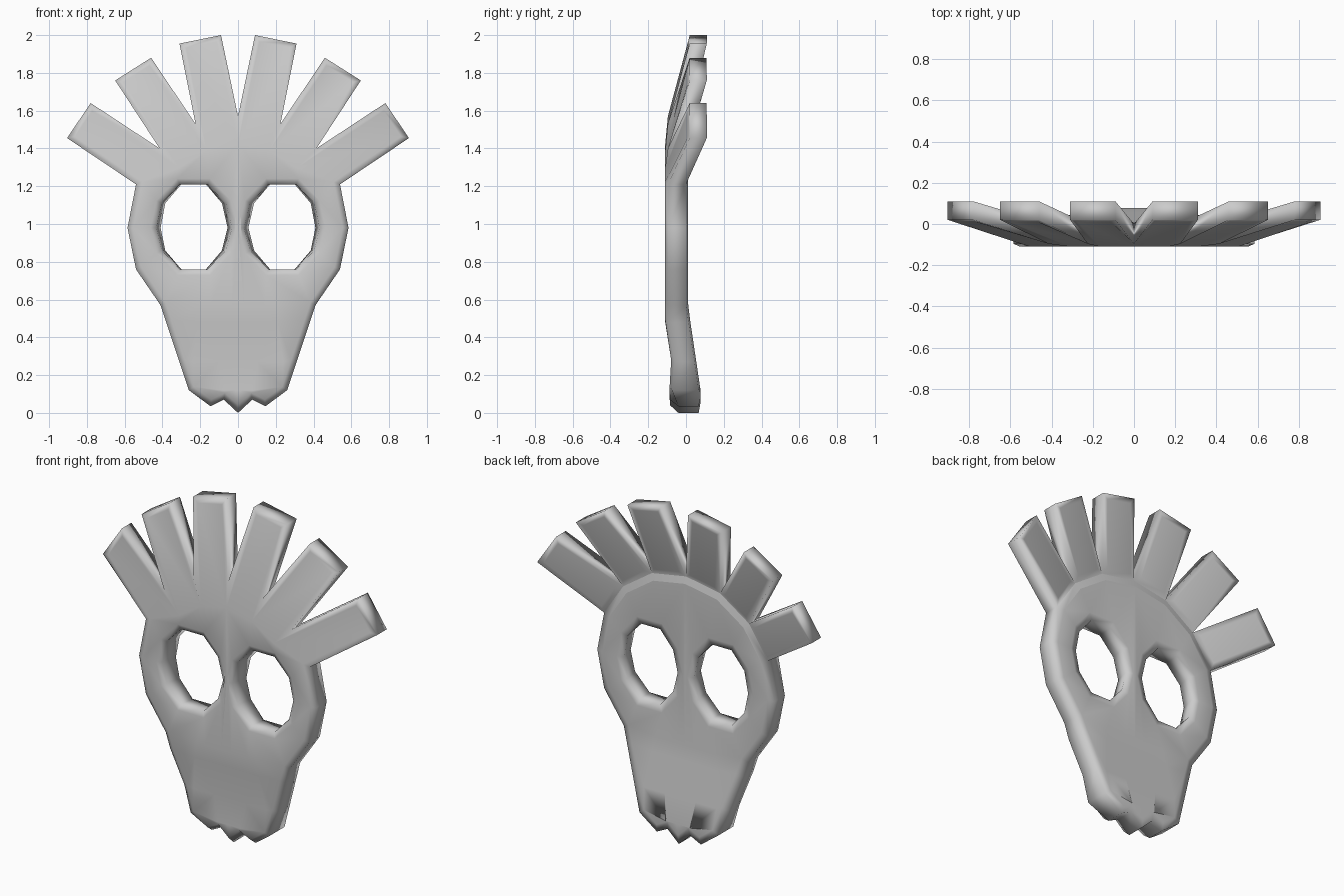
import bpy
import bmesh
from mathutils import Vector

cube = bpy.data.objects.get("Cube")
if cube:
    bpy.data.objects.remove(cube, do_unlink=True)

# Half outline of the skull: top notches, cheek, jaw, teeth
NOTCHES = [(0, 1.57), (0.225, 1.53), (0.415, 1.40), (0.54, 1.21)]
TIPS = [((0.09, 2.0), (0.31, 1.955)), ((0.46, 1.88), (0.65, 1.76)), ((0.78, 1.64), (0.905, 1.455))]
FACE = [(0.585, 0.98), (0.54, 0.76), (0.41, 0.57), (0.26, 0.12), (0.145, 0.035), (0.075, 0.07), (0, 0.0)]
EYE = [(0.17, 1.21), (0.30, 1.21), (0.385, 1.11), (0.41, 0.98), (0.385, 0.86),
       (0.30, 0.76), (0.17, 0.76), (0.085, 0.86), (0.055, 0.98), (0.085, 1.11)]
EYE_X = 0.24

# Depth of each side by height: (z, y)
FRONT = [(0.06, -0.085), (0.12, -0.088), (0.27, -0.077), (0.48, -0.11)]
BACK = [(0.12, 0.077), (0.57, 0.01)]


def interp(knots, z):
    if z <= knots[0][0]:
        return knots[0][1]
    for (a, ya), (b, yb) in zip(knots, knots[1:]):
        if z <= b:
            return ya + (yb - ya) * (z - a) / (b - a)
    return knots[-1][1]


def feather_progress(x, z):
    """How far along a feather a point lies, 0 on the skull and 1 at the tip."""
    p = Vector((abs(x), z))
    for a, b, (ta, tb) in zip(NOTCHES, NOTCHES[1:], TIPS):
        base = (Vector(a) + Vector(b)) / 2
        axis = (Vector(ta) + Vector(tb)) / 2 - base
        off = p - base
        t = off.dot(axis) / axis.length_squared
        side = abs(off.x * axis.y - off.y * axis.x) / axis.length
        if t > 0.03 and side < 0.16:
            return min(t, 1)
    return 0


def add_loop(bm, points):
    verts = [bm.verts.new((x, 0, z)) for x, z in points]
    edges = [bm.edges.new((v, verts[i - 1])) for i, v in enumerate(verts)]
    return verts, edges


bm = bmesh.new()

# Flat half skull with an eye hole, cut where the jaw bends
outer, edges = add_loop(bm, NOTCHES + FACE)
edges += add_loop(bm, EYE)[1]
bmesh.ops.triangle_fill(bm, use_beauty=True, edges=edges, normal=(0, -1, 0))
for z in (0.57, 0.48, 0.27, 0.12):
    bmesh.ops.bisect_plane(bm, geom=bm.verts[:] + bm.edges[:] + bm.faces[:], dist=0.0001,
                           plane_co=(0, 0, z), plane_no=(0, 0, 1))

# Feathers fanned from the top of the skull
for i, tip in enumerate(TIPS):
    a, b = [bm.verts.new((x, 0, z)) for x, z in tip]
    face = bm.faces.new((outer[i], a, b, outer[i + 1]))
    face.material_index = 1

# Mirror the half
copy = bmesh.ops.duplicate(bm, geom=bm.verts[:] + bm.edges[:] + bm.faces[:])["geom"]
for v in copy:
    if isinstance(v, bmesh.types.BMVert):
        v.co.x = -v.co.x
bmesh.ops.remove_doubles(bm, verts=bm.verts, dist=0.0005)

# Second sheet behind, joined by walls
front = bm.faces[:]
rim = [e for e in bm.edges if len(e.link_faces) == 1]
behind = {v: bm.verts.new(v.co + Vector((0, 1, 0))) for v in bm.verts[:]}
back = []
for f in front:
    g = bm.faces.new([behind[v] for v in reversed(f.verts)])
    g.material_index = f.material_index
    back.append(g)
for e in rim:
    a, b = e.verts
    bm.faces.new((a, b, behind[b], behind[a]))
bmesh.ops.recalc_face_normals(bm, faces=bm.faces)

# Eye holes open wider towards the front
for v in {v for e in rim for v in e.verts}:
    if 0.04 < abs(v.co.x) < 0.42 and 0.75 < v.co.z < 1.22:
        side = 1 if v.co.x > 0 else -1
        v.co.x = side * (EYE_X + (abs(v.co.x) - EYE_X) * 1.13)

# Crease where the feathers leave the back of the skull
back_skull = [f for f in back if f.material_index == 0]
back_feathers = [f for f in back if f.material_index == 1]
for f in back_feathers:
    for e in f.edges:
        if any(g in back_skull for g in e.link_faces):
            e.smooth = False

# Inset rims that soften the edges
for faces, width in ((front, 0.03), (back_skull, 0.04), (back_feathers, 0.03)):
    bmesh.ops.inset_region(bm, faces=faces, thickness=width, depth=0, use_boundary=True, use_even_offset=True)

# Bend both sheets into depth
rim_verts = set()
for f in bm.faces:
    ys = [v.co.y for v in f.verts]
    if max(ys) - min(ys) > 0.5:
        rim_verts.update(f.verts)
for v in bm.verts:
    x, y, z = v.co
    t = feather_progress(x, z)
    on_rim = v in rim_verts
    if y < 0.5:
        depth = interp(FRONT, z) + 0.13 * t
        if on_rim:
            depth = -0.04 if z < 0.08 else depth + 0.014 * (1 - t)
    else:
        depth = interp(BACK, z) + 0.10 * t
        if on_rim:
            depth -= 0.01 * (1 - t)
    v.co.y = depth

for f in bm.faces:
    f.material_index = 0
    f.smooth = True
bmesh.ops.recalc_face_normals(bm, faces=bm.faces)

mesh = bpy.data.meshes.new("skull_mask")
bm.to_mesh(mesh)
bm.free()
mask = bpy.data.objects.new("skull_mask", mesh)
bpy.context.collection.objects.link(mask)

# Plain grey material
grey = bpy.data.materials.new("light_grey")
grey.use_nodes = True
colour = (0.6, 0.6, 0.6, 1)
grey.diffuse_color = colour
grey.node_tree.nodes["Principled BSDF"].inputs["Base Color"].default_value = colour
mesh.materials.append(grey)
